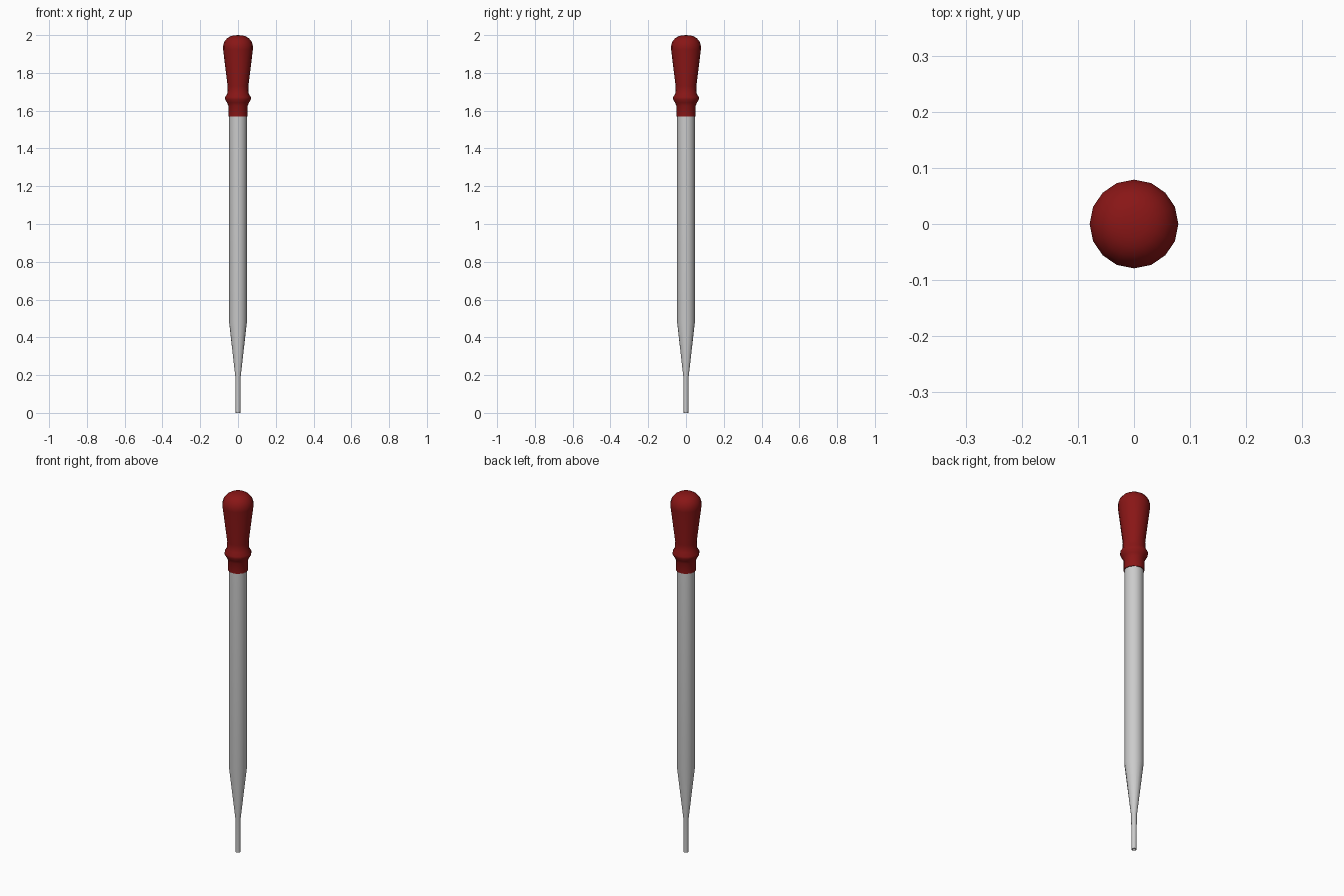
import bpy
import bmesh
import math

if "Cube" in bpy.data.objects:
    bpy.data.objects.remove(bpy.data.objects["Cube"])

SIDES = 16


def lathe(name, profile, closed=False):
    """Spin a (radius, z) profile around the z axis."""
    bm = bmesh.new()
    verts = [bm.verts.new((r, 0, z)) for r, z in profile]
    edges = [bm.edges.new(p) for p in zip(verts, verts[1:])]
    if closed:
        edges.append(bm.edges.new((verts[-1], verts[0])))
    bmesh.ops.spin(bm, geom=verts + edges, axis=(0, 0, 1), cent=(0, 0, 0),
                   angle=math.tau, steps=SIDES, use_duplicate=False)
    bmesh.ops.remove_doubles(bm, verts=bm.verts, dist=0.0005)
    bmesh.ops.recalc_face_normals(bm, faces=bm.faces)
    mesh = bpy.data.meshes.new(name)
    bm.to_mesh(mesh)
    bm.free()
    obj = bpy.data.objects.new(name, mesh)
    bpy.context.collection.objects.link(obj)
    bpy.ops.object.select_all(action='DESELECT')
    obj.select_set(True)
    bpy.context.view_layer.objects.active = obj
    bpy.ops.object.shade_smooth_by_angle(angle=math.radians(35))
    return obj


# Glass tube: outer wall up, inner wall back down, open at the tip
outer = [(0.012, 0.0), (0.014, 0.19), (0.047, 0.48), (0.047, 1.66)]
inner = [(0.042, 1.66), (0.042, 0.48), (0.010, 0.19), (0.008, 0.0)]
lathe("glass_tube", outer + inner, closed=True)

# Rubber bulb: collar, ring, flared grip and domed top
bulb = lathe("rubber_bulb", [
    (0.0465, 1.57), (0.051, 1.57), (0.051, 1.626), (0.058, 1.642),
    (0.068, 1.66), (0.068, 1.672), (0.057, 1.69), (0.055, 1.73),
    (0.079, 1.925), (0.079, 1.943), (0.072, 1.966), (0.058, 1.983),
    (0.042, 1.993), (0.024, 1.998), (0.0, 2.0)])
red = bpy.data.materials.new("red_rubber")
red.diffuse_color = (0.25, 0.008, 0.008, 1)
red.use_nodes = True
red.node_tree.nodes["Principled BSDF"].inputs["Base Color"].default_value = red.diffuse_color
bulb.data.materials.append(red)
